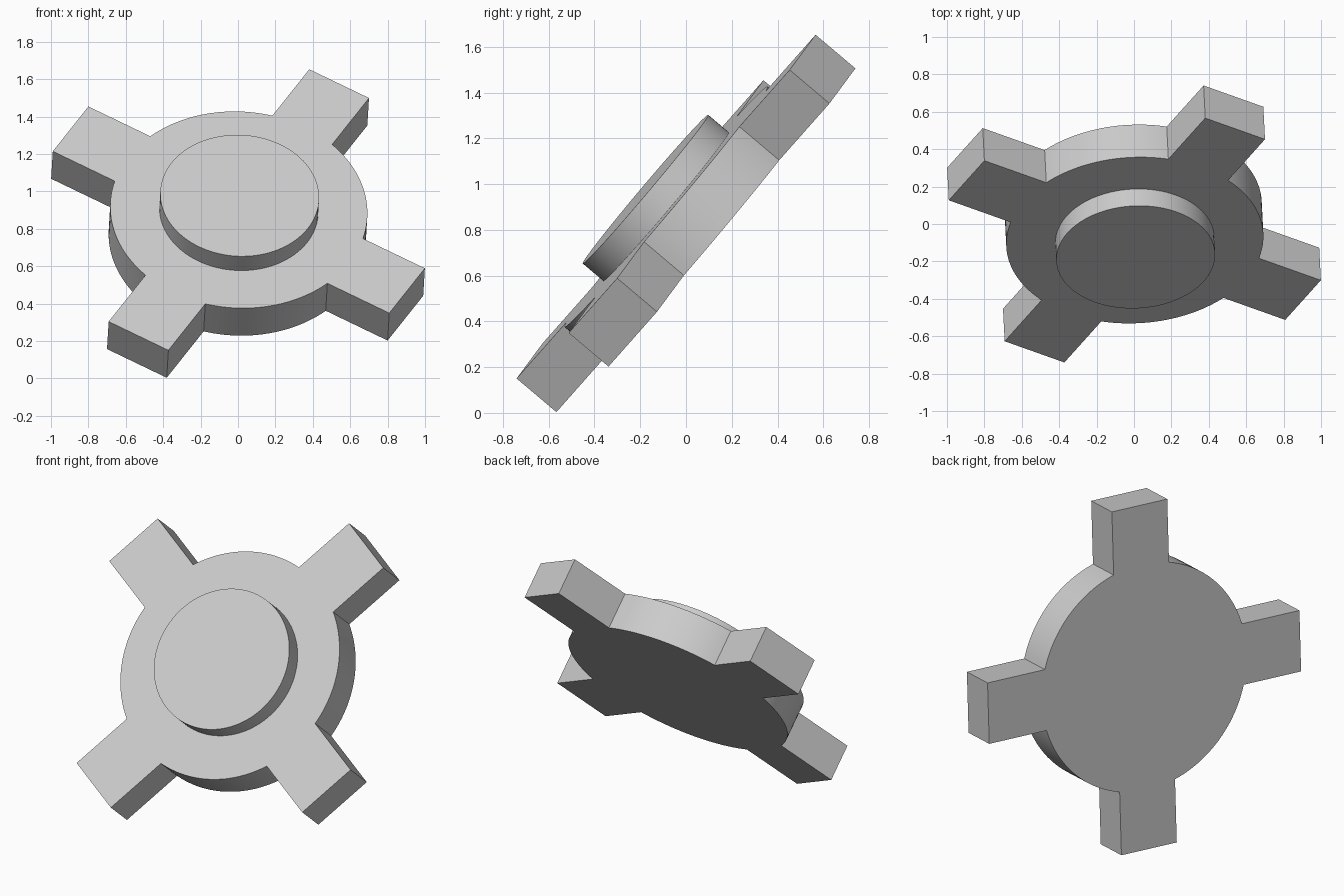
import bpy, bmesh, math
from mathutils import Matrix, Vector

cube = bpy.data.objects.get("Cube")
if cube:
    bpy.data.objects.remove(cube, do_unlink=True)

DISC_R, ARM_TIP, ARM_HALF = 0.688, 1.048, 0.186
THICK, BOSS_R, BOSS_H = 0.228, 0.425, 0.118

grey = bpy.data.materials.new("light_grey")
grey.use_nodes = True
grey.diffuse_color = (0.6, 0.6, 0.6, 1)
grey.node_tree.nodes["Principled BSDF"].inputs["Base Color"].default_value = (0.6, 0.6, 0.6, 1)

# Tilted frame: two arm directions and the face normal
arm_a = Vector((0.858, -0.305, -0.4125)).normalized()
normal = arm_a.cross(Vector((0.513, 0.569, 0.643))).normalized()
arm_b = normal.cross(arm_a)
frame = Matrix((arm_a, arm_b, normal)).transposed().to_4x4()
frame.translation = (0, 0, 0.828)


def extrude_profile(name, points, low, high):
    bm = bmesh.new()
    face = bm.faces.new([bm.verts.new((x, y, low)) for x, y in points])
    grown = bmesh.ops.extrude_face_region(bm, geom=[face], use_keep_orig=True)
    verts = [g for g in grown["geom"] if isinstance(g, bmesh.types.BMVert)]
    bmesh.ops.translate(bm, verts=verts, vec=(0, 0, high - low))
    bmesh.ops.recalc_face_normals(bm, faces=bm.faces)
    mesh = bpy.data.meshes.new(name)
    bm.to_mesh(mesh)
    bm.free()
    mesh.transform(frame)
    mesh.materials.append(grey)
    obj = bpy.data.objects.new(name, mesh)
    bpy.context.collection.objects.link(obj)
    bpy.ops.object.select_all(action="DESELECT")
    obj.select_set(True)
    bpy.context.view_layer.objects.active = obj
    bpy.ops.object.shade_smooth_by_angle(angle=math.radians(30))


def arc(radius, start, end, steps):
    angles = [start + (end - start) * i / steps for i in range(steps + 1)]
    return [(radius * math.cos(a), radius * math.sin(a)) for a in angles]


# Round plate with four arms: one quarter outline, turned four times
root = math.asin(ARM_HALF / DISC_R)
quarter = [(ARM_TIP, -ARM_HALF), (ARM_TIP, ARM_HALF)]
quarter += arc(DISC_R, root, math.pi / 2 - root, 24)
outline = []
for turn in range(4):
    spin = Matrix.Rotation(turn * math.pi / 2, 2)
    outline += [tuple(spin @ Vector(p)) for p in quarter]
extrude_profile("four_arm_plate", outline, -THICK / 2, THICK / 2)

# Raised round boss on the face
extrude_profile("round_boss", arc(BOSS_R, 0, math.tau, 96)[:-1], THICK / 2, THICK / 2 + BOSS_H)
